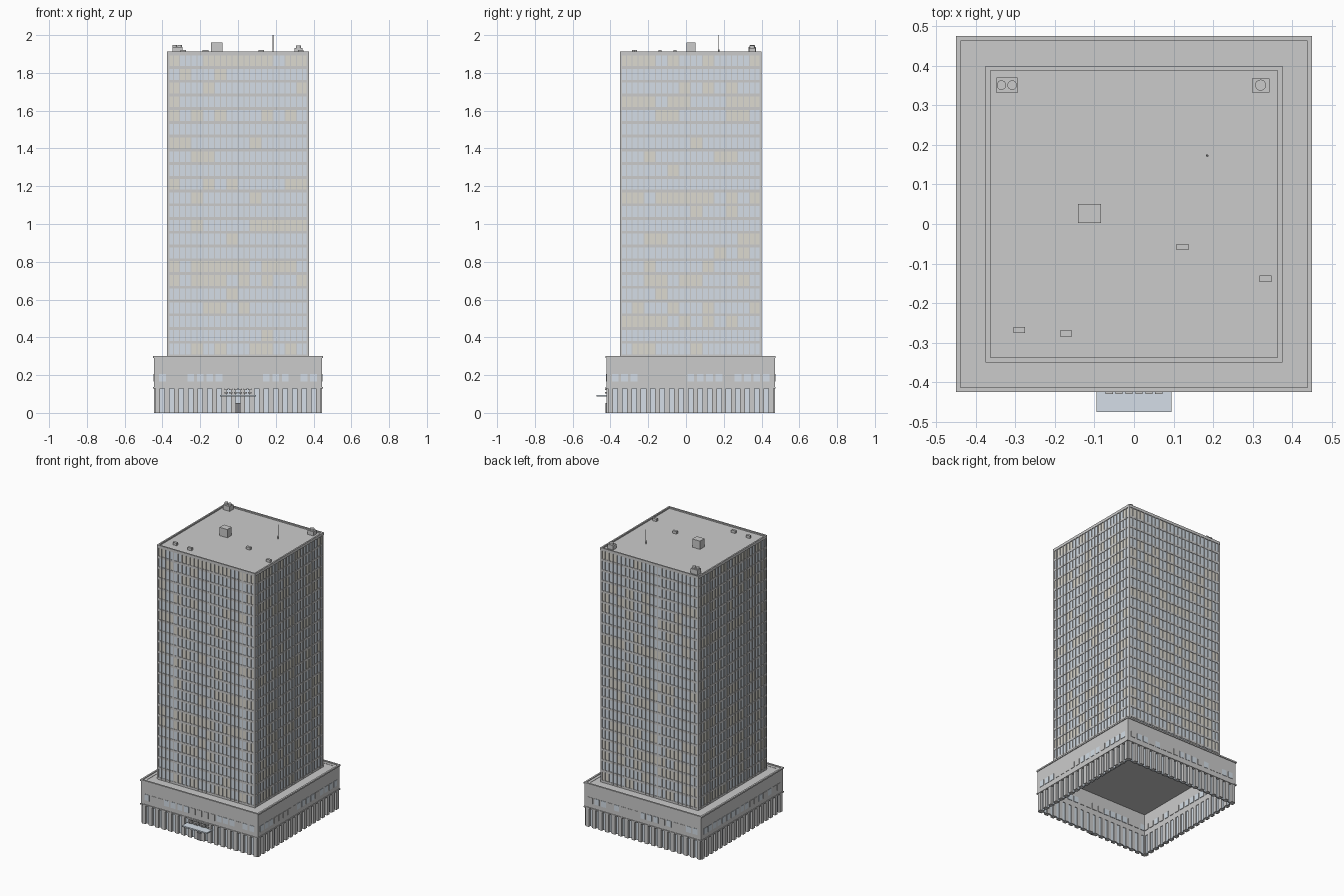
import bpy, bmesh, random
from mathutils import Matrix, Vector

if "Cube" in bpy.data.objects:
    bpy.data.objects.remove(bpy.data.objects["Cube"])

random.seed(7)
CY = 0.025                      # plan centre of tower and podium
TOWER, PODIUM = 0.375, 0.45     # half widths
Z0, Z1 = 0.30, 1.912            # tower base and top
FLOORS, BAYS = 22, 24


def material(name, rgb):
    m = bpy.data.materials.new(name)
    m.diffuse_color = (*rgb, 1)
    m.use_nodes = True
    m.node_tree.nodes["Principled BSDF"].inputs["Base Color"].default_value = m.diffuse_color
    return m


GLASS = material("blue_glass", (0.66, 0.73, 0.80))
WARM = material("warm_glass", (0.72, 0.70, 0.63))
DARK = material("dark_grey", (0.22, 0.22, 0.23))


def box(bm, x0, x1, y0, y1, z0, z1, turn=0):
    """Axis box around the plan centre, turned by quarter turns."""
    m = (Matrix.Translation((0, CY, 0)) @ Matrix.Rotation(turn * 1.5707963268, 4, 'Z')
         @ Matrix.Translation(((x0 + x1) / 2, (y0 + y1) / 2, (z0 + z1) / 2))
         @ Matrix.Diagonal((x1 - x0, y1 - y0, z1 - z0, 1)))
    bmesh.ops.create_cube(bm, size=1, matrix=m)


def finish(name, bm, mat=None):
    me = bpy.data.meshes.new(name)
    bm.to_mesh(me)
    bm.free()
    ob = bpy.data.objects.new(name, me)
    bpy.context.collection.objects.link(ob)
    if mat:
        me.materials.append(mat)
    return ob


def four_sides(name, spans, mat=None):
    """Spans are (u0, u1, inner, outer, z0, z1), repeated on all four facades."""
    bm = bmesh.new()
    for turn in range(4):
        for u0, u1, inner, outer, z0, z1 in spans:
            box(bm, u0, u1, -outer, -inner, z0, z1, turn)
    return finish(name, bm, mat)


def block(name, x0, x1, y0, y1, z0, z1, mat=None):
    bm = bmesh.new()
    box(bm, x0, x1, y0 - CY, y1 - CY, z0, z1)
    return finish(name, bm, mat)


def cylinder(name, x, y, r, z0, z1, sides=16):
    bm = bmesh.new()
    bmesh.ops.create_cone(bm, cap_ends=True, segments=sides, radius1=r, radius2=r, depth=z1 - z0,
                          matrix=Matrix.Translation((x, y, (z0 + z1) / 2)))
    return finish(name, bm)


# tower core, parapet
c = 0.366
block("tower_core", -c, c, CY - c, CY + c, 0.284, 1.903)
four_sides("roof_parapet", [(-TOWER, TOWER, 0.365, TOWER, 1.893, Z1)])

# floor bands and mullions
pitch = (1.9 - Z0) / FLOORS
four_sides("floor_bands", [(-0.373, 0.373, c - 0.003, 0.373, Z0 + i * pitch - 0.006, Z0 + i * pitch + 0.009)
                           for i in range(FLOORS + 1)])
bay = 2 * 0.372 / BAYS
four_sides("mullions", [(-0.372 + i * bay - 0.0025, -0.372 + i * bay + 0.0025, c - 0.003, TOWER, Z0, 1.9)
                        for i in range(BAYS + 1)])

# tower windows, one pane per two bays, some lit warm
panes = {True: bmesh.new(), False: bmesh.new()}
for turn in range(4):
    for f in range(FLOORS):
        chance = random.choice((0.05, 0.25, 0.5))
        for b in range(BAYS // 2):
            u, z = -0.372 + 2 * b * bay, Z0 + f * pitch
            box(panes[random.random() < chance], u + 0.002, u + 2 * bay - 0.002,
                -0.370, -c + 0.003, z + 0.008, z + pitch - 0.005, turn)
finish("tower_windows", panes[False], GLASS)
finish("lit_tower_windows", panes[True], WARM)

# podium: upper wall, thin roof slab and coping, open underneath
p = 0.445
four_sides("podium_wall", [(-p, p, 0.418, p, 0.13, 0.296)])
block("podium_roof", -p + 0.01, p - 0.01, CY - p + 0.01, CY + p - 0.01, 0.284, 0.294)
four_sides("podium_coping", [(-PODIUM, PODIUM, 0.438, PODIUM, 0.291, 0.301)])
four_sides("podium_ledge", [(-PODIUM, PODIUM, 0.43, PODIUM - 0.001, 0.128, 0.136)])

# podium windows with frames on the upper wall
us = [-0.4 + 0.05 * i for i in range(17)]
panes = {True: bmesh.new(), False: bmesh.new()}
for turn in range(4):
    for u in us:
        box(panes[random.random() < 0.4], u - 0.018, u + 0.018, -0.4475, -0.414, 0.166, 0.207, turn)
finish("podium_windows", panes[False], GLASS)
finish("lit_podium_windows", panes[True])

# ground floor glazing and columns
four_sides("ground_glazing", [(-0.43, 0.43, 0.422, 0.43, 0, 0.13)], GLASS)
four_sides("ground_columns", [(-0.425 + 0.05 * i - 0.013, -0.425 + 0.05 * i + 0.013, 0.416, 0.446, 0, 0.13)
                              for i in range(18)])

# entrance: door, canopy and small studs above it
block("entrance_door", -0.017, 0.017, -0.425, -0.40, 0, 0.052, DARK)
block("entrance_canopy", -0.095, 0.095, -0.475, -0.41, 0.087, 0.096, GLASS)
bm = bmesh.new()
for i in range(6):
    for j in range(2):
        x, z = -0.0625 + 0.025 * i, 0.107 + 0.017 * j
        box(bm, x - 0.009, x + 0.009, -0.455, -0.44, z - 0.004, z + 0.004)
finish("entrance_studs", bm)

# rooftop equipment
block("roof_hut", -0.142, -0.083, 0.002, 0.05, 1.90, 1.96)
block("left_cooler", -0.348, -0.295, 0.331, 0.37, 1.90, 1.936)
block("right_cooler", 0.298, 0.342, 0.333, 0.368, 1.90, 1.932)
for x, r, top in ((-0.335, 0.012, 1.948), (-0.308, 0.012, 1.948), (0.32, 0.014, 1.944)):
    cylinder("cooler_fan", x, 0.351, r, 1.93, top)
for x, y in ((0.123, -0.058), (0.332, -0.138), (-0.29, -0.268), (-0.172, -0.277)):
    block("roof_vent", x - 0.015, x + 0.015, y - 0.008, y + 0.008, 1.90, 1.921)
cylinder("antenna_base", 0.185, 0.173, 0.0035, 1.90, 1.925, 8)
cylinder("antenna", 0.185, 0.173, 0.002, 1.90, 2.0, 8)
